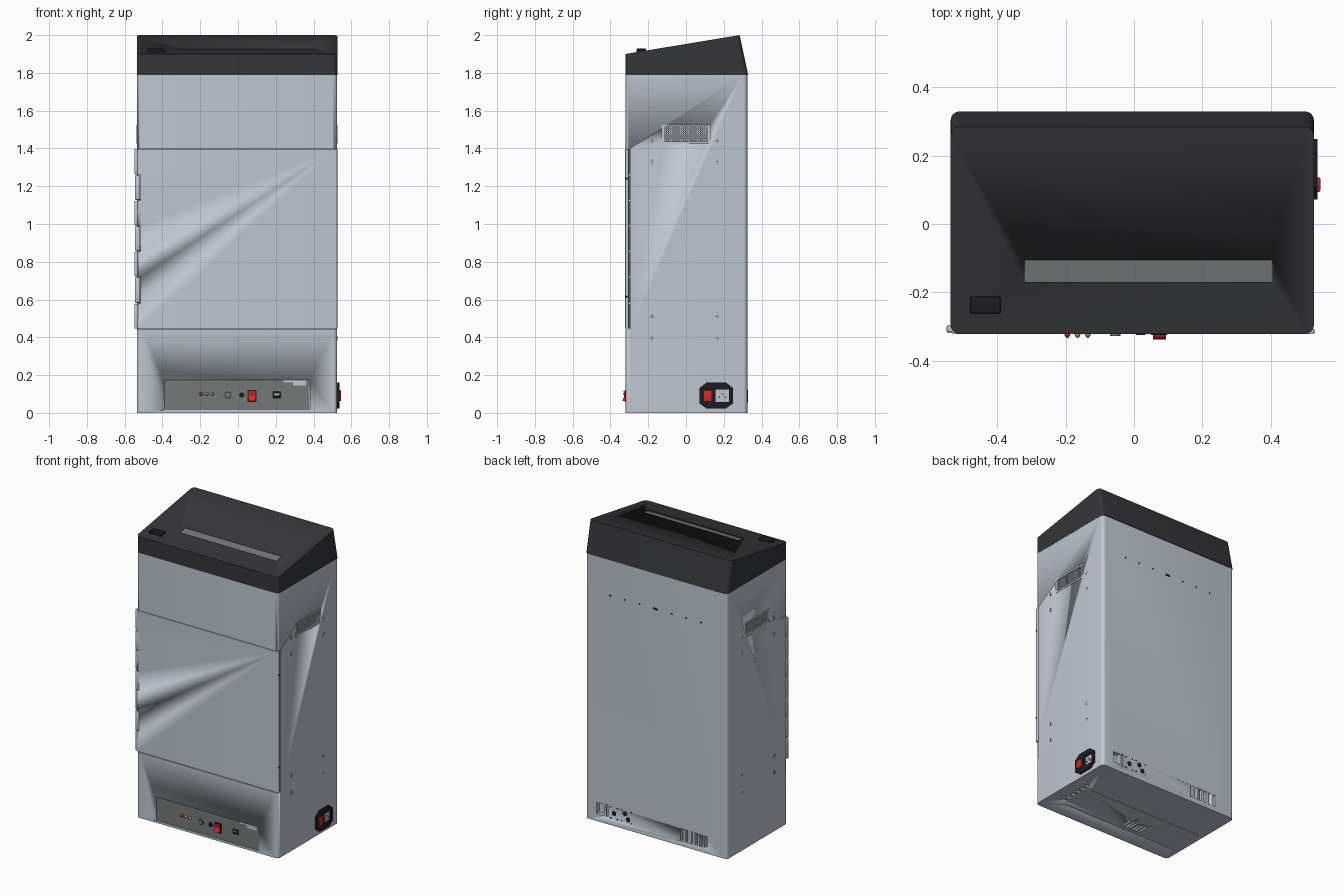
import bpy, bmesh, math
from mathutils import Matrix, Vector

if "Cube" in bpy.data.objects:
    bpy.data.objects.remove(bpy.data.objects["Cube"])

def mat(name, c):
    m = bpy.data.materials.new(name)
    m.diffuse_color = (*c, 1)
    m.use_nodes = True
    m.node_tree.nodes["Principled BSDF"].inputs["Base Color"].default_value = m.diffuse_color
    return m

SHELL = mat("shell_grey", (0.52, 0.57, 0.63))
CAP = mat("cap_charcoal", (0.035, 0.036, 0.04))
PANEL = mat("panel_grey", (0.18, 0.19, 0.19))
BLACK = mat("black", (0.012, 0.012, 0.015))
RED = mat("red", (0.7, 0.02, 0.02))
AMBER = mat("amber", (0.8, 0.3, 0.03))
GREEN = mat("green", (0.08, 0.6, 0.15))

def finish(bm, name, m, smooth=True):
    bmesh.ops.recalc_face_normals(bm, faces=bm.faces)
    me = bpy.data.meshes.new(name)
    bm.to_mesh(me)
    bm.free()
    ob = bpy.data.objects.new(name, me)
    bpy.context.collection.objects.link(ob)
    if m:
        me.materials.append(m)
    if smooth:
        bpy.ops.object.select_all(action='DESELECT')
        ob.select_set(True)
        bpy.context.view_layer.objects.active = ob
        bpy.ops.object.shade_smooth_by_angle(angle=math.radians(30))
    return ob

def boxes(name, spans, m, bevel=0):
    """One object from (x0, x1, y0, y1, z0, z1) spans."""
    bm = bmesh.new()
    for x0, x1, y0, y1, z0, z1 in spans:
        mx = Matrix.Translation(((x0+x1)/2, (y0+y1)/2, (z0+z1)/2)) @ Matrix.Diagonal((x1-x0, y1-y0, z1-z0, 1))
        bmesh.ops.create_cube(bm, size=1, matrix=mx)
    if bevel:
        bmesh.ops.bevel(bm, geom=bm.edges[:], offset=bevel, segments=2, profile=0.5, affect='EDGES')
    return finish(bm, name, m)

def rods(name, centres, r, depth, axis, m, segs=20):
    """One object from cylinders along the given axis."""
    bm = bmesh.new()
    rot = Vector((0, 0, 1)).rotation_difference(Vector(axis)).to_matrix().to_4x4()
    for c in centres:
        bmesh.ops.create_cone(bm, cap_ends=True, segments=segs, radius1=r, radius2=r, depth=depth,
                              matrix=Matrix.Translation(c) @ rot)
    return finish(bm, name, m)

def prism(name, pts, x0, x1, m, corner=0):
    """Side profile in (y, z) extruded along x, with rounded upright corners."""
    bm = bmesh.new()
    f = bm.faces.new([bm.verts.new((x0, y, z)) for y, z in pts])
    ex = bmesh.ops.extrude_face_region(bm, geom=[f])
    bmesh.ops.translate(bm, vec=(x1-x0, 0, 0), verts=[v for v in ex['geom'] if isinstance(v, bmesh.types.BMVert)])
    if corner:
        es = []
        for e in bm.edges:
            d = e.verts[1].co - e.verts[0].co
            if abs(d.x) < 1e-5 and abs(d.z) > abs(d.y):
                es.append(e)
        bmesh.ops.bevel(bm, geom=es, offset=corner, segments=6, profile=0.5, affect='EDGES')
    return finish(bm, name, m)

def cut(ob, cutter):
    md = ob.modifiers.new("cut", 'BOOLEAN')
    md.operation, md.solver, md.object = 'DIFFERENCE', 'EXACT', cutter
    bpy.context.view_layer.objects.active = ob
    bpy.ops.object.modifier_apply(modifier="cut")
    bpy.data.objects.remove(cutter)

X0, X1, Y0, Y1 = -0.535, 0.525, -0.32, 0.325

# cabinet shell with all its recesses
body = prism("cabinet_body", [(Y0, 0), (Y1, 0), (Y1, 1.79), (Y0, 1.79)], X0, X1, SHELL, 0.022)
holes = [(-1, 1, -0.5, -0.296, 0.441, 1.40),            # door opening
         (-0.39, 0.38, -0.5, -0.312, 0.015, 0.175)]     # control panel recess
for xa, xb in ((X1-0.02, 1), (-1, X0+0.02)):            # side air vents
    holes.append((xa, xb, -0.115, 0.115, 1.437, 1.513))
for i in range(6):                                      # rear louvres
    x = -0.195 - i*0.036
    holes.append((x-0.009, x+0.009, Y1-0.02, 1, 0.035, 0.115))
holes += [(0.385, 0.44, Y1-0.03, 1, 0.05, 0.125),       # rear sockets
          (0.355, 0.372, Y1-0.015, 1, 0.045, 0.13)]
for i in range(6):                                      # floor vents
    holes.append((-0.19 + i*0.025, -0.178 + i*0.025, -0.18, -0.10, -1, 0.015))
    y = -0.18 + i*0.045
    holes.append((0.40, 0.44, y, y+0.02, -1, 0.015))
for y in (-0.21, 0.03):                                 # floor seams
    holes.append((-0.5, 0.37, y-0.002, y+0.002, -1, 0.004))
cut(body, boxes("holes", holes, None))

# cross-shaped fixings on both sides
crosses = []
for xs in (X0, X1):
    for y in (-0.18, 0.165):
        for z in (0.395, 0.51, 1.33, 1.44):
            crosses += [(xs-0.001, xs+0.001, y-0.011, y+0.011, z-0.002, z+0.002),
                        (xs-0.001, xs+0.001, y-0.002, y+0.002, z-0.013, z+0.013)]
boxes("side_fixings", crosses, PANEL)

# vent frames and grilles
for side, xs, s in (("right", X1, 1), ("left", X0, -1)):
    def sp(a, b, *r):
        p, q = xs + s*a, xs + s*b
        return (min(p, q), max(p, q), *r)
    boxes(side + "_vent_frame", [sp(-0.005, 0.002, -0.13, 0.13, 1.425, 1.437),
                                 sp(-0.005, 0.002, -0.13, 0.13, 1.513, 1.525),
                                 sp(-0.005, 0.002, -0.13, -0.115, 1.437, 1.513),
                                 sp(-0.005, 0.002, 0.115, 0.13, 1.437, 1.513)], SHELL)
    bars = [sp(-0.011, -0.006, -0.115 + i*0.01, -0.111 + i*0.01, 1.437, 1.513) for i in range(1, 23)]
    bars += [sp(-0.012, -0.005, -0.115, 0.115, 1.437 + i*0.0109, 1.441 + i*0.0109) for i in range(1, 7)]
    boxes(side + "_vent_grille", bars, SHELL)

# front door with hinge strip and latch dots
door = prism("front_door", [(-0.322, 0.446), (-0.303, 0.446), (-0.303, 1.398), (-0.322, 1.398)],
             X0+0.003, X1+0.001, SHELL, 0.007)
notch = [(0.58, 0.72), (0.855, 0.99), (1.125, 1.26)]
cut(door, boxes("notches", [(-1, -0.515, -1, 0, a, b) for a, b in notch], None))
boxes("hinge_strip", [(-0.548, -0.528, -0.316, -0.297, a, b) for a, b in
      ((0.446, 0.577), (0.723, 0.852), (0.993, 1.122), (1.263, 1.398))], SHELL, 0.003)
boxes("hinge_leaves", [(-0.546, -0.518, -0.319, -0.297, a+0.003, b-0.003) for a, b in notch], SHELL, 0.003)
rods("latch_dots", [(X1, -0.314, z) for z in (0.615, 1.24)], 0.006, 0.006, (1, 0, 0), BLACK)

# sloping dark cap
def slope(y):
    return 1.9 + (y - Y0) / 6
cap = prism("sloped_cap", [(Y0-0.001, 1.79), (0.329, 1.79), (0.284, 2.0), (Y0-0.001, 1.9)],
            X0-0.001, X1+0.001, CAP, 0.025)
a, b = -0.17, -0.105
cut(cap, prism("slot", [(a, slope(a)-0.015), (b, slope(b)-0.015), (b, 2.1), (a, 2.1)], -0.32, 0.405, None))
prism("feed_window", [(a, slope(a)-0.017), (b, slope(b)-0.017), (b, slope(b)-0.009), (a, slope(a)-0.009)],
      -0.32, 0.405, PANEL)
boxes("cap_display", [(-0.48, -0.39, -0.262, -0.212, 1.90, 1.928)], BLACK, 0.004)

# front control panel
boxes("control_panel", [(-0.389, 0.379, -0.317, -0.31, 0.016, 0.174)], PANEL)
for name, x, m in (("red_lamp", -0.195, RED), ("amber_lamp", -0.165, AMBER), ("green_lamp", -0.135, GREEN)):
    bm = bmesh.new()
    bmesh.ops.create_uvsphere(bm, u_segments=16, v_segments=10, radius=0.009,
                              matrix=Matrix.Translation((x, -0.318, 0.10)) @ Matrix.Diagonal((1, 1.7, 1, 1)))
    finish(bm, name, m)
rods("dial_dots", [(-0.055 + 0.019*math.cos(t*math.pi/4), -0.317, 0.095 + 0.019*math.sin(t*math.pi/4))
                   for t in range(8)], 0.003, 0.004, (0, 1, 0), BLACK, 10)
rods("dial", [(-0.055, -0.32, 0.095)], 0.015, 0.014, (0, 1, 0), PANEL)
rods("push_button", [(0.02, -0.319, 0.095)], 0.014, 0.01, (0, 1, 0), BLACK)
boxes("switch_bezel", [(0.05, 0.098, -0.324, -0.314, 0.058, 0.122)], BLACK, 0.002)
prism("front_rocker_switch", [(-0.32, 0.063), (-0.338, 0.063), (-0.326, 0.09), (-0.331, 0.117), (-0.32, 0.117)],
      0.055, 0.093, RED)
port = boxes("data_port", [(0.183, 0.227, -0.322, -0.314, 0.08, 0.112)], BLACK, 0.002)
cut(port, boxes("port_hole", [(0.19, 0.22, -1, -0.317, 0.092, 0.106)], None))
boxes("port_tongue", [(0.193, 0.217, -0.321, -0.316, 0.096, 0.10)], SHELL)
boxes("card_slot_plate", [(0.29, 0.36, -0.319, -0.314, 0.145, 0.174),
                          (0.24, 0.29, -0.319, -0.314, 0.161, 0.174)], SHELL)
boxes("card_slot", [(0.24, 0.289, -0.3185, -0.314, 0.145, 0.16)], PANEL)

# mains inlet on the right side
plate = prism("mains_inlet_plate", [(0.072, 0.05), (0.11, 0.022), (0.21, 0.022), (0.248, 0.05), (0.248, 0.132),
              (0.21, 0.162), (0.11, 0.162), (0.072, 0.132)], 0.515, 0.537, BLACK)
cut(plate, boxes("inlet_hole", [(0.522, 1, 0.155, 0.228, 0.058, 0.124)], None))
rods("inlet_pins", [(0.526, 0.175, 0.083), (0.526, 0.191, 0.101), (0.526, 0.207, 0.083)], 0.005, 0.016,
     (1, 0, 0), SHELL, 10)
boxes("mains_switch", [(0.53, 0.545, 0.094, 0.136, 0.062, 0.12)], RED, 0.004)

# rear connectors and fixings
rods("rear_ports", [(0.31, Y1, 0.085), (0.23, Y1, 0.105), (0.205, Y1, 0.07)], 0.016, 0.004, (0, 1, 0), BLACK)
rods("rear_port_screws", [(x, Y1, z) for x in (0.335, 0.285, 0.255, 0.18) for z in (0.05, 0.125)],
     0.005, 0.003, (0, 1, 0), BLACK, 10)
rods("rear_screws", [(x, Y1, 1.55) for x in (-0.34, -0.23, -0.12, 0.12, 0.23, 0.34)],
     0.006, 0.003, (0, 1, 0), BLACK, 12)
boxes("rear_catch", [(-0.018, 0.018, Y1-0.001, Y1+0.001, 1.543, 1.557)], BLACK)
